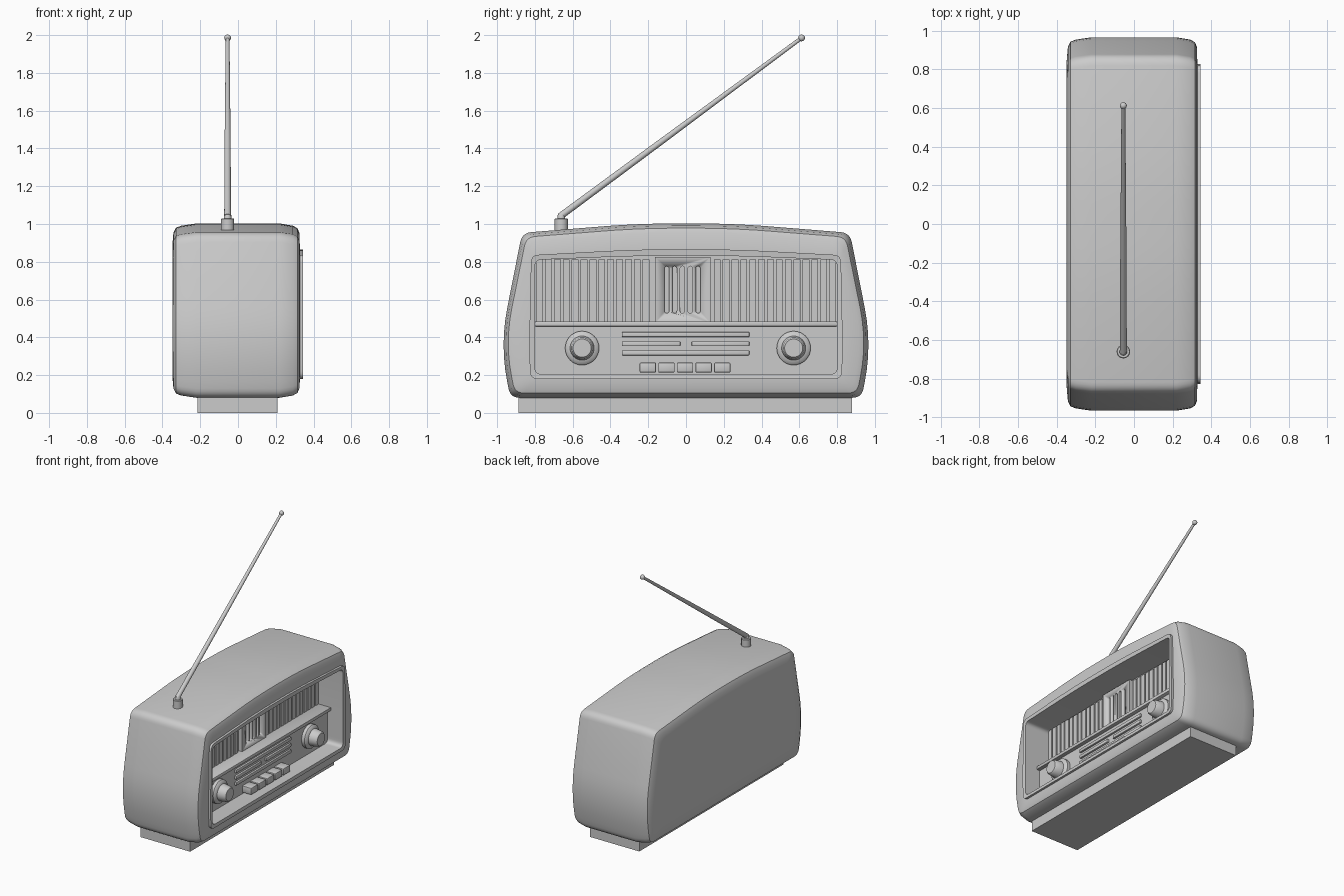
import bpy, bmesh, math
from mathutils import Vector

if "Cube" in bpy.data.objects:
    bpy.data.objects.remove(bpy.data.objects["Cube"])


def finish(name, bm, angle=35):
    bmesh.ops.recalc_face_normals(bm, faces=bm.faces)
    me = bpy.data.meshes.new(name)
    bm.to_mesh(me)
    bm.free()
    ob = bpy.data.objects.new(name, me)
    bpy.context.collection.objects.link(ob)
    bpy.ops.object.select_all(action='DESELECT')
    ob.select_set(True)
    bpy.context.view_layer.objects.active = ob
    bpy.ops.object.shade_smooth_by_angle(angle=math.radians(angle))
    return ob


def loft(name, rings, angle=35):
    bm = bmesh.new()
    loops = [[bm.verts.new(p) for p in r] for r in rings]
    n = len(loops[0])
    for a, b in zip(loops, loops[1:]):
        for i in range(n):
            bm.faces.new((a[i], a[(i + 1) % n], b[(i + 1) % n], b[i]))
    bm.faces.new(loops[0])
    bm.faces.new(loops[-1])
    return finish(name, bm, angle)


def box(name, x, y, z, bevel=0.0):
    bm = bmesh.new()
    bmesh.ops.create_cube(bm, size=1)
    for v in bm.verts:
        v.co = [(a + b) / 2 + c * (b - a) for (a, b), c in zip((x, y, z), v.co)]
    if bevel:
        bmesh.ops.bevel(bm, geom=bm.edges[:], offset=bevel, segments=2,
                        profile=0.5, affect='EDGES')
    return finish(name, bm)


def turned(name, start, axis, profile, n=24):
    # round part from (distance, radius) pairs along an axis
    q = Vector(axis).to_track_quat('Z', 'Y')
    return loft(name, [[Vector(start) + q @ Vector((r * math.cos(2 * math.pi * i / n),
                r * math.sin(2 * math.pi * i / n), d)) for i in range(n)]
                for d, r in profile])


def outline(half, fillets, seg=6):
    # mirrored y-z polygon with rounded corners
    pts = [Vector(p) for p in half] + [Vector((-y, z)) for y, z in reversed(half)]
    fil = fillets + fillets[::-1]
    out = []
    for i, p in enumerate(pts):
        a = p + (pts[i - 1] - p).normalized() * fil[i]
        b = p + (pts[(i + 1) % len(pts)] - p).normalized() * fil[i]
        for k in range(seg + 1):
            t = k / seg
            out.append(a * (1 - t) ** 2 + p * 2 * t * (1 - t) + b * t * t)
    return out


# Cabinet shell with raised rim and deep front recess
shell = outline([(0.93, 0.08), (0.985, 0.36), (0.868, 0.953), (0.25, 1.003)],
                [0.05, 0.2, 0.05, 0.2])
rim_out = outline([(0.825, 0.18), (0.83, 0.36), (0.82, 0.835), (0.25, 0.866)],
                  [0.04, 0.1, 0.04, 0.2])
rim_in = outline([(0.80, 0.205), (0.80, 0.36), (0.80, 0.81), (0.25, 0.832)],
                 [0.035, 0.1, 0.035, 0.2])
rings = []
for x, d in [(-0.348, 0.12), (-0.342, 0.05), (-0.328, 0.022), (-0.30, 0.012), (-0.22, 0),
             (0.22, 0), (0.29, 0.012), (0.315, 0.025), (0.325, 0.05)]:
    rings.append([(x, p.x * (1 - d / 0.97), 0.54 + (p.y - 0.54) * (1 - d / 0.46))
                  for p in shell])
for x, r in [(0.328, rim_out), (0.345, rim_out), (0.342, rim_in), (0.12, rim_in)]:
    rings.append([(x, p.x, p.y) for p in r])
loft("cabinet", rings)

# Plinth
box("plinth", (-0.215, 0.21), (-0.888, 0.88), (0, 0.1))

# Speaker grille slats either side of the centre panel
for i in range(34):
    y = -0.775 + i * 0.047
    if -0.185 < y < 0.15:
        continue
    box("grille_slat", (0.115, 0.135), (y - 0.018, y + 0.018), (0.475, 0.812))

# Centre grille panel with five rounded slots
panel = box("centre_panel", (0.115, 0.15), (-0.165, 0.13), (0.475, 0.825))
for i in range(5):
    y = -0.102 + i * 0.0415
    slot = [(y + 0.012 * math.cos(a), z + 0.012 * math.sin(a))
            for z, s in ((0.765, 0), (0.54, math.pi))
            for a in [s + math.pi * k / 6 for k in range(7)]]
    cutter = loft("slot_cutter", [[(x, *p) for p in slot] for x in (0.13, 0.2)])
    mod = panel.modifiers.new("slot", 'BOOLEAN')
    mod.object = cutter
    mod.operation = 'DIFFERENCE'
    mod.solver = 'EXACT'
    bpy.context.view_layer.objects.active = panel
    bpy.ops.object.modifier_apply(modifier=mod.name)
    bpy.data.objects.remove(cutter)

# Shelf and control panel
box("shelf", (0.115, 0.24), (-0.80, 0.80), (0.458, 0.484), 0.005)
box("control_panel", (0.115, 0.21), (-0.80, 0.80), (0.2, 0.46))

# Dial strips
for y0, y1, z in [(-0.34, 0.335, 0.415), (-0.34, -0.03, 0.366),
                  (0.03, 0.335, 0.366), (-0.34, 0.335, 0.318)]:
    box("dial_strip", (0.2, 0.225), (y0, y1), (z - 0.013, z + 0.013), 0.004)

# Push buttons
for i in range(5):
    y = -0.245 + i * 0.0985
    box("push_button", (0.2, 0.285), (y, y + 0.086), (0.214, 0.266), 0.005)

# Knobs
for y in (-0.55, 0.57):
    turned("tuning_knob", (0.2, y, 0.343), (1, 0, 0),
           [(0, 0.09), (0.035, 0.09), (0.045, 0.08), (0.05, 0.064),
            (0.105, 0.056), (0.115, 0.048)], 32)

# Telescopic aerial: socket, elbow, rod and tip
foot = Vector((-0.055, -0.66, 0.96))
elbow = Vector((-0.055, -0.66, 1.045))
tip = Vector((-0.055, 0.612, 1.985))
turned("aerial_socket", foot, (0, 0, 1), [(0, 0.035), (0.066, 0.035), (0.07, 0.031)])
turned("aerial_elbow", foot, (0, 0, 1), [(0.06, 0.02), (0.085, 0.02), (0.097, 0.014)], 16)
L = (tip - elbow).length
turned("aerial_rod", elbow, tip - elbow,
       [(-0.01, 0.018), (L * 0.4, 0.016), (L * 0.75, 0.0125), (L, 0.01)], 16)
bm = bmesh.new()
bmesh.ops.create_uvsphere(bm, u_segments=16, v_segments=10, radius=0.018)
bmesh.ops.translate(bm, verts=bm.verts, vec=tip)
finish("aerial_tip", bm)
